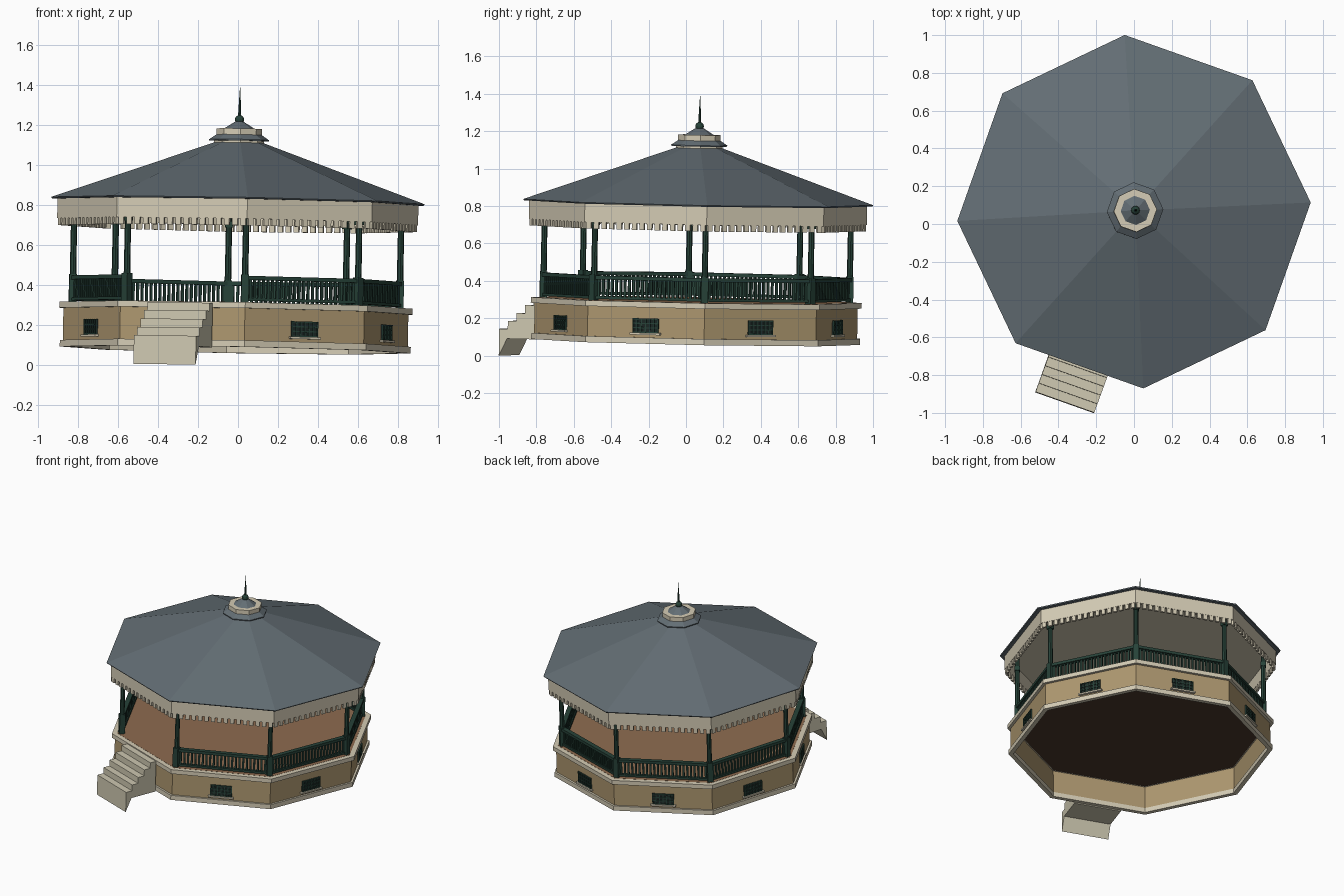
import bpy, bmesh, math
from mathutils import Matrix, Vector

if "Cube" in bpy.data.objects:
    bpy.data.objects.remove(bpy.data.objects["Cube"])

YAW = math.radians(3)
C = math.cos(math.pi / 8)               # apothem / radius of an octagon
# whole pavilion leans very slightly and is off-centre because of the stairs
PIVOT = Vector((0, 0.065, 0.82))
LEAN = Vector((0, 0, 1)).rotation_difference(Vector((0.019, 0.019, 1))).to_matrix().to_4x4()
WORLD = Matrix.Translation(PIVOT) @ LEAN @ Matrix.Translation((0, 0, -0.82))
STAIR_SIDE = 5                          # side k faces angle YAW + 22.5 + 45k


def mat(name, *c):
    m = bpy.data.materials.new(name)
    m.diffuse_color = (*c, 1)
    m.use_nodes = True
    m.node_tree.nodes["Principled BSDF"].inputs["Base Color"].default_value = m.diffuse_color
    return m


ROOF = mat("slate", 0.125, 0.155, 0.175)
CREAM = mat("cream", 0.66, 0.60, 0.46)
TAN = mat("tan_wall", 0.42, 0.31, 0.16)
GREEN = mat("green_paint", 0.02, 0.055, 0.04)
DARK = mat("dark_glass", 0.012, 0.02, 0.018)
FLOOR = mat("floor_wood", 0.27, 0.15, 0.08)
UNDER = mat("under_floor", 0.07, 0.04, 0.025)
STONE = mat("stair_stone", 0.62, 0.58, 0.44)


def finish(bm, name, m):
    bmesh.ops.recalc_face_normals(bm, faces=bm.faces)
    me = bpy.data.meshes.new(name)
    bm.to_mesh(me)
    bm.free()
    me.materials.append(m)
    ob = bpy.data.objects.new(name, me)
    ob.matrix_world = WORLD
    bpy.context.collection.objects.link(ob)
    return ob


def lathe(name, m, prof, n=8, loop=False):
    """Revolve (radius, z) points in n flat sides; caps the ends unless loop."""
    bm = bmesh.new()
    rings = [[bm.verts.new((r * math.cos(YAW + math.tau * i / n),
                            r * math.sin(YAW + math.tau * i / n), z)) for i in range(n)]
             for r, z in prof]
    pairs = list(zip(rings, rings[1:])) + ([(rings[-1], rings[0])] if loop else [])
    for a, b in pairs:
        for i in range(n):
            j = (i + 1) % n
            bm.faces.new((a[i], a[j], b[j], b[i]))
    if not loop:
        bm.faces.new(rings[0])
        bm.faces.new(rings[-1])
    return finish(bm, name, m)


def band(name, m, r0, r1, z0, z1):
    return lathe(name, m, [(r0, z0), (r1, z0), (r1, z1), (r0, z1)], loop=True)


def side(k):
    return Matrix.Rotation(YAW + math.pi / 8 + k * math.pi / 4, 4, 'Z')


def box(bm, rot, d, u, z0, z1, depth, width):
    """Box at distance d outward, offset u along the side."""
    mx = rot @ Matrix.Translation((d, u, (z0 + z1) / 2)) @ Matrix.Diagonal((depth, width, z1 - z0, 1))
    bmesh.ops.create_cube(bm, size=1, matrix=mx)


open_sides = [k for k in range(8) if k != STAIR_SIDE]

# base: plinth trim, walls, top trim, floor
band("plinth_trim", CREAM, 0.848, 0.88, 0.073, 0.106)
band("base_wall", TAN, 0.852, 0.865, 0.075, 0.27)
band("floor_edge_trim", CREAM, 0.845, 0.886, 0.267, 0.297)
lathe("floor", FLOOR, [(0.85, 0.28), (0.85, 0.298)])
lathe("floor_underside", UNDER, [(0.851, 0.268), (0.851, 0.28)])

# windows with grilles and sills
glass, grille, sills = bmesh.new(), bmesh.new(), bmesh.new()
wd = 0.865 * C
for k in open_sides:
    s = side(k)
    box(glass, s, wd + 0.001, 0, 0.132, 0.208, 0.006, 0.146)
    for i in range(7):
        box(grille, s, wd + 0.006, -0.07 + i * 0.14 / 6, 0.132, 0.208, 0.007, 0.006)
    for i in range(4):
        z = 0.131 + i * 0.0237
        box(grille, s, wd + 0.006, 0, z, z + 0.006, 0.006, 0.146)
    box(sills, s, wd + 0.007, 0, 0.12, 0.131, 0.024, 0.17)
finish(glass, "window_panes", DARK)
finish(grille, "window_grilles", GREEN)
finish(sills, "window_sills", CREAM)

# stairs: stepped profile (outward, z) extruded sideways
tops = [0.12, 0.163, 0.206, 0.25, 0.29]
d0, run = 1.056, 0.048
prof = [(d0, -0.024)]
for i, z in enumerate(tops):
    prof += [(d0 - i * run, z), (d0 - (i + 1) * run, z)]
prof += [(d0 - 5 * run, 0.068), (d0 - 0.045, 0.068)]
bm = bmesh.new()
s = side(STAIR_SIDE)
f = bm.faces.new([bm.verts.new(s @ Vector((d, -0.165, z))) for d, z in prof])
ext = bmesh.ops.extrude_face_region(bm, geom=[f])
bmesh.ops.translate(bm, vec=s.to_3x3() @ Vector((0, 0.33, 0)),
                    verts=[v for v in ext["geom"] if isinstance(v, bmesh.types.BMVert)])
finish(bm, "stairs", STONE)

# columns at the corners, with a thicker pedestal
bm = bmesh.new()
for k in range(8):
    c = Matrix.Rotation(YAW + k * math.pi / 4, 4, 'Z')
    mx = c @ Matrix.Translation((0.82, 0, 0.56))
    bmesh.ops.create_cone(bm, cap_ends=True, segments=8, radius1=0.017, radius2=0.015,
                          depth=0.52, matrix=mx)
    box(bm, c, 0.82, 0, 0.297, 0.436, 0.038, 0.038)
    box(bm, c, 0.82, 0, 0.70, 0.73, 0.036, 0.036)
finish(bm, "columns", GREEN)

# railings on every side but the stairs
rails, balusters = bmesh.new(), bmesh.new()
rd = 0.82 * C
for k in open_sides:
    s = side(k)
    box(rails, s, rd, 0, 0.41, 0.43, 0.032, 0.62)
    box(rails, s, rd, 0, 0.305, 0.32, 0.024, 0.62)
    for i in range(24):
        box(balusters, s, rd, (i - 11.5) * 0.0248, 0.315, 0.415, 0.012, 0.012)
finish(rails, "railing_rails", GREEN)
finish(balusters, "railing_balusters", GREEN)

# fascia with hanging dentils
band("fascia", CREAM, 0.885, 0.905, 0.715, 0.822)
bm = bmesh.new()
for k in range(8):
    for i in range(16):
        box(bm, side(k), 0.895 * C, (i - 7.5) * 0.0432, 0.681, 0.72, 0.016, 0.027)
finish(bm, "fascia_dentils", CREAM)

# ceiling and roof
lathe("ceiling", CREAM, [(0.89, 0.806), (0.89, 0.815)])
lathe("roof", ROOF, [(0.932, 0.814), (0.937, 0.821), (0.12, 1.112)])

# cupola: collar, flared skirt, ring, cap
lathe("cupola_collar", CREAM, [(0.125, 1.095), (0.125, 1.127)])
lathe("cupola_skirt", ROOF, [(0.15, 1.12), (0.15, 1.126), (0.112, 1.152)])
band("cupola_ring", CREAM, 0.074, 0.114, 1.145, 1.181)
lathe("cupola_cap", ROOF, [(0.082, 1.16), (0.082, 1.178), (0.022, 1.216)])

# finial: ball and spike
ball = [(0.022 * math.sin(a) + 0.001, 1.227 - 0.022 * math.cos(a))
        for a in [math.pi * i / 8 for i in range(9)]]
lathe("finial_ball", GREEN, ball, n=12)
lathe("finial_spike", GREEN, [(0.008, 1.24), (0.006, 1.29), (0.001, 1.388)])
